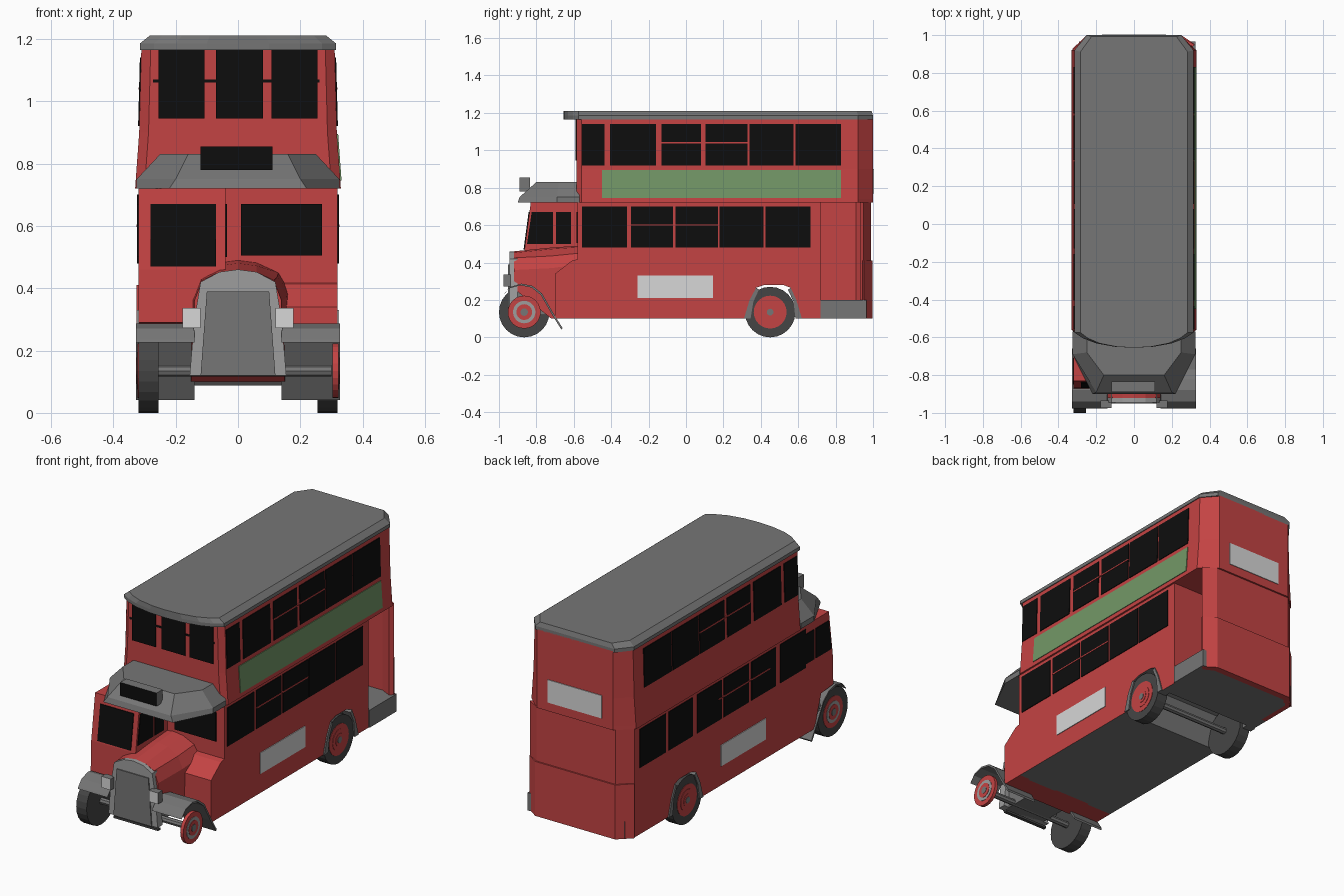
import bpy, bmesh, math

if "Cube" in bpy.data.objects:
    bpy.data.objects.remove(bpy.data.objects["Cube"])


def material(name, r, g, b):
    m = bpy.data.materials.new(name)
    m.diffuse_color = (r, g, b, 1)
    m.use_nodes = True
    m.node_tree.nodes["Principled BSDF"].inputs["Base Color"].default_value = m.diffuse_color
    return m


RED = material("bus red", 0.55, 0.056, 0.056)
GREY = material("mid grey", 0.18, 0.18, 0.18)
TYRE = material("tyre grey", 0.06, 0.06, 0.06)
BLACK = material("window black", 0.004, 0.004, 0.004)
GREEN = material("panel green", 0.17, 0.31, 0.135)
WHITE = material("panel white", 0.68, 0.68, 0.68)
SILVER = material("light grey", 0.34, 0.34, 0.34)


def loft(name, rings, mat, cap=True):
    """Join matching rings of points with quads and close the ends."""
    bm = bmesh.new()
    vs = [[bm.verts.new(p) for p in r] for r in rings]
    n = len(rings[0])
    for a, b in zip(vs, vs[1:]):
        for i in range(n):
            j = (i + 1) % n
            bm.faces.new((a[i], a[j], b[j], b[i]))
    if cap:
        bm.faces.new(vs[0][::-1])
        bm.faces.new(vs[-1])
    bmesh.ops.recalc_face_normals(bm, faces=bm.faces[:])
    me = bpy.data.meshes.new(name)
    bm.to_mesh(me)
    bm.free()
    me.materials.append(mat)
    ob = bpy.data.objects.new(name, me)
    bpy.context.collection.objects.link(ob)
    return ob


def prism(name, pts, axis, a, b, mat):
    """Extrude a 2D outline along an axis from a to b."""
    def place(p, t):
        return {'x': (t, p[0], p[1]), 'y': (p[0], t, p[1]), 'z': (p[0], p[1], t)}[axis]
    return loft(name, [[place(p, t) for p in pts] for t in (a, b)], mat)


def box(name, x0, x1, y0, y1, z0, z1, mat):
    return prism(name, [(x0, y0), (x1, y0), (x1, y1), (x0, y1)], 'z', z0, z1, mat)


def mirror(pts):
    """Complete a half outline that runs from the -x side to the middle."""
    return pts + [(-p[0], *p[1:]) for p in reversed(pts) if p[0] != 0]


def paint(ob, mat, rule):
    ob.data.materials.append(mat)
    for f in ob.data.polygons:
        if rule(f):
            f.material_index = len(ob.data.materials) - 1


def wall_x(z):
    """Half width of the body at height z."""
    if z <= 0.72:
        return 0.32
    if z < 0.9:
        return 0.33 - (z - 0.72) * 0.013 / 0.18
    return 0.317 - (z - 0.9) * 0.007 / 0.27


def side_plate(name, s, y0, y1, z0, z1, mat, out=0.004):
    rings = []
    for d in (-0.002, out):
        rings.append([(s * (wall_x(z) + d), y, z)
                      for y, z in ((y0, z0), (y1, z0), (y1, z1), (y0, z1))])
    loft(name, rings, mat)


# Lower deck with open rear wheel arch
lower = prism("lower_body", [(-.58, .1), (.31, .1), (.34, .2), (.375, .265), (.42, .28), (.52, .28),
                             (.56, .265), (.59, .2), (.62, .1), (.72, .1), (.72, .72), (-.58, .72)],
              'x', -.32, .32, RED)
paint(lower, GREY, lambda f: f.normal.z < -0.2)

# Upper deck, flared at its foot
deck = []
for z in (.72, .74, .9, 1.17):
    w = wall_x(max(z, .721))
    deck.append([(x, y, z) for x, y in
                 mirror([(-.24, 1.0), (-w, .92), (-w, -.56), (-w + .03, -.585)])])
loft("upper_body", deck, RED)

# Roof with curved front overhang
roof = []
for z, k, e in ((1.165, 1, 0), (1.185, 1, 0), (1.21, .9, .008)):
    half = [(-.25, 1.0 - e), (-.315, .92 - e), (-.315, -.575), (-.27, -.605), (-.2, -.632),
            (-.1, -.65), (0, -.655)]
    roof.append([(x * k, y, z) for x, y in mirror(half)])
loft("roof", roof, GREY)

# Rear platform: wall wrapping the left and back, open on the right
prism("rear_wall", [(-.32, .72), (-.32, .92), (-.25, .99), (.25, .99), (.32, .95), (.30, .93),
                    (.24, .96), (-.24, .96), (-.29, .91), (-.29, .72)], 'z', .1, .72, RED)
prism("rear_lower_panel", mirror([(-.32, .925), (-.25, .985)])[:2] + [(.25, .985), (.32, .945),
      (.32, .953), (.252, .998), (-.252, .998), (-.325, .928)], 'z', .1, .41, RED)
box("platform_floor", -.29, .325, .72, .965, .1, .2, GREY)
box("rear_plate", -.17, .17, .995, 1.004, .77, .9, WHITE)

# Side windows, bars and panels
upper = [(-.555, -.435), (-.405, -.16), (-.13, .08), (.105, .33), (.34, .575), (.585, .83)]
low_right = [(-.555, -.315), (-.295, -.07), (-.055, .17), (.18, .415), (.425, .665)]
low_left = [(-.62, -.39), (-.35, -.13), (-.105, .12), (.14, .36), (.40, .615), (.643, .877)]
for s in (-1, 1):
    for y0, y1 in upper:
        side_plate("upper_window", s, y0, y1, .92, 1.14, BLACK)
    for y0, y1 in (low_right if s > 0 else low_left):
        side_plate("lower_window", s, y0, y1, .48, .70, BLACK)
    side_plate("upper_window_bar", s, -.13, .33, 1.037, 1.044, RED, .006)
    side_plate("lower_window_bar", s, -.295, .17, .597, .604, RED, .006)
    side_plate("side_sign", s, -.26, .145, .21, .33, WHITE)
side_plate("green_panel", 1, -.45, .83, .745, .895, GREEN)

# Upper front windows
for x0, x1 in ((-.255, -.108), (-.07, .08), (.108, .255)):
    box("upper_front_window", x0, x1, -.591, -.583, .945, 1.165, BLACK)
box("front_window_rail", -.272, .262, -.589, -.583, 1.06, 1.07, BLACK)
box("bulkhead_window", .01, .27, -.586, -.578, .505, .67, BLACK)

# Driver's cab on one side
cab = prism("cab", [(-.58, .1), (-.70, .1), (-.76, .28), (-.87, .29), (-.865, .46), (-.83, .72),
                    (-.58, .72)], 'x', -.32, -.04, RED)
loft("cab_front_window", [[(x, y - d, z) for x, y, z in
     ((-.28, -.8635, .47), (-.07, -.8635, .47), (-.07, -.8365, .67), (-.28, -.8365, .67))]
     for d in (-.002, .005)], BLACK)
for x0, x1 in ((-.324, -.318), (-.042, -.036)):
    for pts in ([(-.85, .5), (-.71, .5), (-.71, .67), (-.825, .67)],
                [(-.695, .5), (-.615, .5), (-.615, .67), (-.695, .67)]):
        prism("cab_side_window", pts, 'x', x0, x1, BLACK)
prism("front_corner_panel", [(-.57, .1), (-.70, .1), (-.70, .34), (-.61, .41), (-.57, .42)],
      'x', .12, .32, RED)

# Bonnet
loft("bonnet", [[(x, y, z) for x, z in mirror(h)] for y, h in (
    (-.92, [(-.14, .26), (-.14, .36), (-.115, .425), (-.06, .452), (0, .46)]),
    (-.72, [(-.15, .1), (-.155, .37), (-.125, .435), (-.06, .472), (0, .48)]),
    (-.57, [(-.16, .1), (-.165, .39), (-.13, .45), (-.06, .482), (0, .49)]))], RED)

# Radiator, grille, headlights, bumper bar
prism("radiator_frame", mirror([(-.155, .12), (-.14, .3), (-.12, .42), (-.06, .452), (0, .46)]),
      'y', -.945, -.90, SILVER)
prism("grille", mirror([(-.12, .12), (-.1, .39)]), 'y', -.951, -.943, GREY)
box("chassis", -.12, .12, -.93, -.6, .12, .26, GREY)
box("bumper_bar", -.14, .14, -.92, -.90, .088, .1, TYRE)
for s in (-1, 1):
    lamp = box("headlight", s * .12, s * .178, -.975, -.935, .272, .336, GREY)
    paint(lamp, WHITE, lambda f: f.normal.y < -.9)

# Canopy over the cab with destination box
canopy = []
for z, w, y1, w2, y2 in ((.72, .325, -.69, .22, -.90), (.75, .325, -.69, .2, -.89),
                         (.83, .25, -.68, .16, -.80)):
    canopy.append([(x, y, z) for x, y in mirror([(-w, -.57), (-w, y1), (-w2, y2)])])
loft("canopy", canopy, GREY)
sign = box("destination_box", -.12, .11, -.89, -.835, .78, .855, GREY)
paint(sign, BLACK, lambda f: f.normal.y < -.9)

# Front mudguards
arc = [(-.97, .235), (-.94, .27), (-.88, .287), (-.82, .275), (-.77, .235), (-.71, .13), (-.66, .05)]
for s in (-1, 1):
    prism("front_mudguard", arc + [(y - .006, z - .009) for y, z in reversed(arc)],
          'x', s * .14, s * .328, GREY)
    # Rear arch trims
    for pts in ([(.31, .1), (.34, .2), (.375, .265), (.39, .255), (.36, .19), (.345, .1)],
                [(.62, .1), (.59, .2), (.56, .265), (.545, .255), (.575, .19), (.585, .1)]):
        prism("rear_arch_trim", pts, 'x', s * .27, s * .327, GREY)


# Wheels
def disc(name, y, r, x0, x1, mat, n=24):
    pts = [(y + r * math.cos(2 * math.pi * i / n), .135 + r * math.sin(2 * math.pi * i / n))
           for i in range(n)]
    return prism(name, pts, 'x', x0, x1, mat)


for s in (-1, 1):
    for y, rings in ((-.865, ((.06, SILVER), (.042, RED), (.02, GREY))),
                     (.45, ((.06, RED), (.035, RED), (.018, GREY)))):
        if not (s > 0 and y < 0):
            disc("tyre", y, .135, s * .255, s * .32, TYRE)
        disc("hub", y, .088, s * .303, s * .322, RED)
        for i, (r, m) in enumerate(rings):
            disc("hub_ring", y, r, s * .31, s * (.324 + .002 * i), m)
for y in (-.865, .45):
    disc("axle", y, .018, -.3, .3, GREY, 8)
